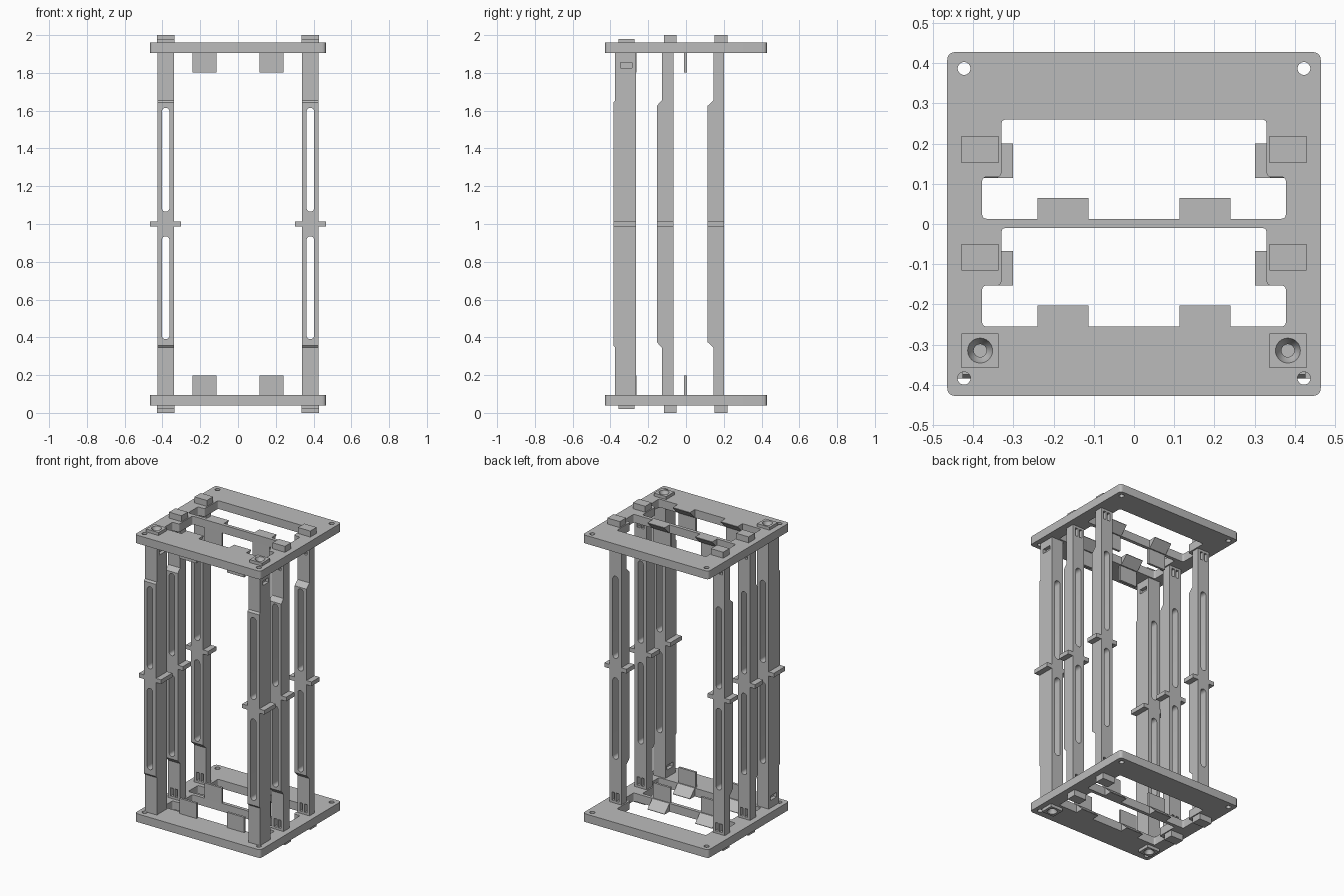
import bpy, bmesh, math
from mathutils import Vector

cube = bpy.data.objects.get("Cube")
if cube:
    bpy.data.objects.remove(cube, do_unlink=True)

grey = bpy.data.materials.new("plain_grey")
grey.use_nodes = True
grey.diffuse_color = (0.5, 0.5, 0.5, 1)
grey.node_tree.nodes["Principled BSDF"].inputs["Base Color"].default_value = (0.5, 0.5, 0.5, 1)


# Outline helpers
def rect(u0, u1, v0, v1):
    return [(u0, v0), (u1, v0), (u1, v1), (u0, v1)]


def circle(u, v, r, n=24):
    return [(u + r * math.cos(math.tau * i / n), v + r * math.sin(math.tau * i / n)) for i in range(n)]


def slot(u, v0, v1, r, n=10):
    top = [(u + r * math.cos(math.pi * i / n), v1 - r + r * math.sin(math.pi * i / n)) for i in range(n + 1)]
    return top + [(2 * u - x, v0 + v1 - y) for x, y in top]


def rounded(points, r, n=5):
    out = []
    for i, p in enumerate(points):
        p = Vector(p)
        a = p + (Vector(points[i - 1]) - p).normalized() * r
        b = p + (Vector(points[(i + 1) % len(points)]) - p).normalized() * r
        for k in range(n + 1):
            t = k / n
            out.append(tuple(a * (1 - t) ** 2 + p * 2 * t * (1 - t) + b * t * t))
    return out


# One object from prisms: (outline, axis, low, high)
def make(name, parts, lathes=()):
    bm = bmesh.new()
    place = {"x": lambda u, v, w: (w, u, v), "y": lambda u, v, w: (u, w, v), "z": lambda u, v, w: (u, v, w)}
    for outline, axis, lo, hi in parts:
        a, b = [[bm.verts.new(place[axis](u, v, w)) for u, v in outline] for w in (lo, hi)]
        bm.faces.new(a)
        bm.faces.new(b)
        for i in range(len(a)):
            bm.faces.new((a[i - 1], a[i], b[i], b[i - 1]))
    # Turned shapes: centre and (radius, height) rings
    for cx, cy, rings in lathes:
        loops = [[bm.verts.new((x, y, z)) for x, y in circle(cx, cy, r)] for r, z in rings]
        bm.faces.new(loops[0])
        bm.faces.new(loops[-1])
        for a, b in zip(loops, loops[1:]):
            for i in range(len(a)):
                bm.faces.new((a[i - 1], a[i], b[i], b[i - 1]))
    bmesh.ops.recalc_face_normals(bm, faces=bm.faces)
    mesh = bpy.data.meshes.new(name)
    bm.to_mesh(mesh)
    bm.free()
    mesh.materials.append(grey)
    obj = bpy.data.objects.new(name, mesh)
    bpy.context.collection.objects.link(obj)
    return obj


def finish(obj, cutter=None):
    bpy.ops.object.select_all(action="DESELECT")
    bpy.context.view_layer.objects.active = obj
    obj.select_set(True)
    if cutter:
        mod = obj.modifiers.new("cut", "BOOLEAN")
        mod.operation, mod.solver, mod.object = "DIFFERENCE", "EXACT", cutter
        bpy.ops.object.modifier_apply(modifier=mod.name)
        bpy.data.objects.remove(cutter, do_unlink=True)
    bpy.ops.object.shade_smooth_by_angle(angle=math.radians(30))


def span(z0, z1, top):
    return (2 - z1, 2 - z0) if top else (z0, z1)


POST_X = 0.383
# name: mid front, end front, back, peg front, peg back, peg end, bevel height
POSTS = {
    "front": (-0.385, -0.375, -0.265, -0.358, -0.272, 0.02, 0.012),
    "middle": (-0.153, -0.128, -0.067, -0.116, -0.05, 0.0, 0.028),
    "rear": (0.114, 0.146, 0.2, 0.152, 0.219, 0.0, 0.03),
}


def opening(y0, y1, y2):
    return rounded([(-0.378, y0), (0.378, y0), (0.378, y1), (0.33, y1),
                    (0.33, y2), (-0.33, y2), (-0.33, y1), (-0.378, y1)], 0.012)


# End plates with openings, peg sockets and corner holes
for top in (False, True):
    label = "top" if top else "bottom"
    lo, hi = span(0.04, 0.095, top)
    plate = make(label + "_plate", [(rounded(rect(-0.465, 0.465, -0.428, 0.428), 0.022), "z", lo, hi)])
    outlines = [opening(-0.255, -0.153, -0.01), opening(0.013, 0.117, 0.26)]
    for s in (-1, 1):
        outlines += [circle(s * 0.423, y, 0.016) for y in (-0.384, 0.387)]
        x0, x1 = sorted((s * 0.337, s * 0.429))
        outlines += [rect(x0, x1, p[3], p[4]) for p in POSTS.values()]
    finish(plate, make("plate_cutter", [(o, "z", lo - 0.05, hi + 0.05) for o in outlines]))

    # Guide tabs: upright lip and sloped lead-in
    tabs = []
    flip = (lambda z: 2 - z) if top else (lambda z: z)
    for edge in (-0.255, 0.013):
        for s in (-1, 1):
            x0, x1 = sorted((s * 0.113, s * 0.24))
            lip = rect(edge - 0.023, edge - 0.008, flip(0.09), flip(0.197))
            ramp = [(edge - 0.002, flip(0.04)), (edge + 0.052, flip(0.04)), (edge + 0.052, flip(0.043)),
                    (edge, flip(0.095)), (edge - 0.002, flip(0.095))]
            tabs += [(lip, "x", x0, x1), (ramp, "x", x0, x1)]
    finish(make(label + "_guide_tabs", tabs))

# Posts, pegs and centre tabs
for side, s in (("left", 1), ("right", -1)):
    cx = s * POST_X
    for row, (front, end, back, peg0, peg1, peg_z, bevel) in POSTS.items():
        name = f"{row}_{side}_post"
        low, high = 0.345, 1.655
        profile = [(back, 0.095), (back, 1.905), (end, 1.905), (end, high), (front, high - bevel),
                   (front, low + bevel), (end, low), (end, 0.095)]
        post = make(name, [(profile, "x", cx - 0.044, cx + 0.044)])
        cuts = [(slot(cx, z0, z1, 0.02), "y", front - 0.1, back + 0.1) for z0, z1 in ((0.39, 0.935), (1.065, 1.615))]
        if row == "front":
            # Nut pockets on opposite sides of each end
            for d, top in ((1, True), (-1, False)):
                x0, x1 = sorted((cx + d * 0.02, cx + d * 0.06))
                cuts.append((rect(-0.348, -0.285, *span(0.145, 0.175, top)), "x", x0, x1))
        else:
            # Paired latch windows near each end
            for top in (False, True):
                for d in (-0.016, 0.016):
                    cuts.append((rect(cx + d - 0.01, cx + d + 0.01, *span(0.11, 0.165, top)),
                                 "y", front - 0.1, back + 0.1))
        finish(post, make("post_cutter", cuts))

        finish(make(f"{row}_{side}_centre_tab", [
            (rect(x0, x1, 0.986, 1.014), "y", front, back)
            for x0, x1 in ((cx - 0.082, cx - 0.044), (cx + 0.044, cx + 0.082))]))

        for top in (False, True):
            peg = make(f"{row}_{side}_{'top' if top else 'bottom'}_peg",
                       [(rect(cx - 0.046, cx + 0.046, peg0, peg1), "z", *span(peg_z, 0.095, top))])
            hole = None
            if row == "front":
                # Countersunk screw hole
                rings = [(0.032, 0.01), (0.031, 0.021), (0.016, 0.045), (0.016, 0.08)]
                rings = [(r, 2 - z if top else z) for r, z in rings]
                hole = make("screw_cutter", [], [(cx, -0.315, rings)])
            finish(peg, hole)
